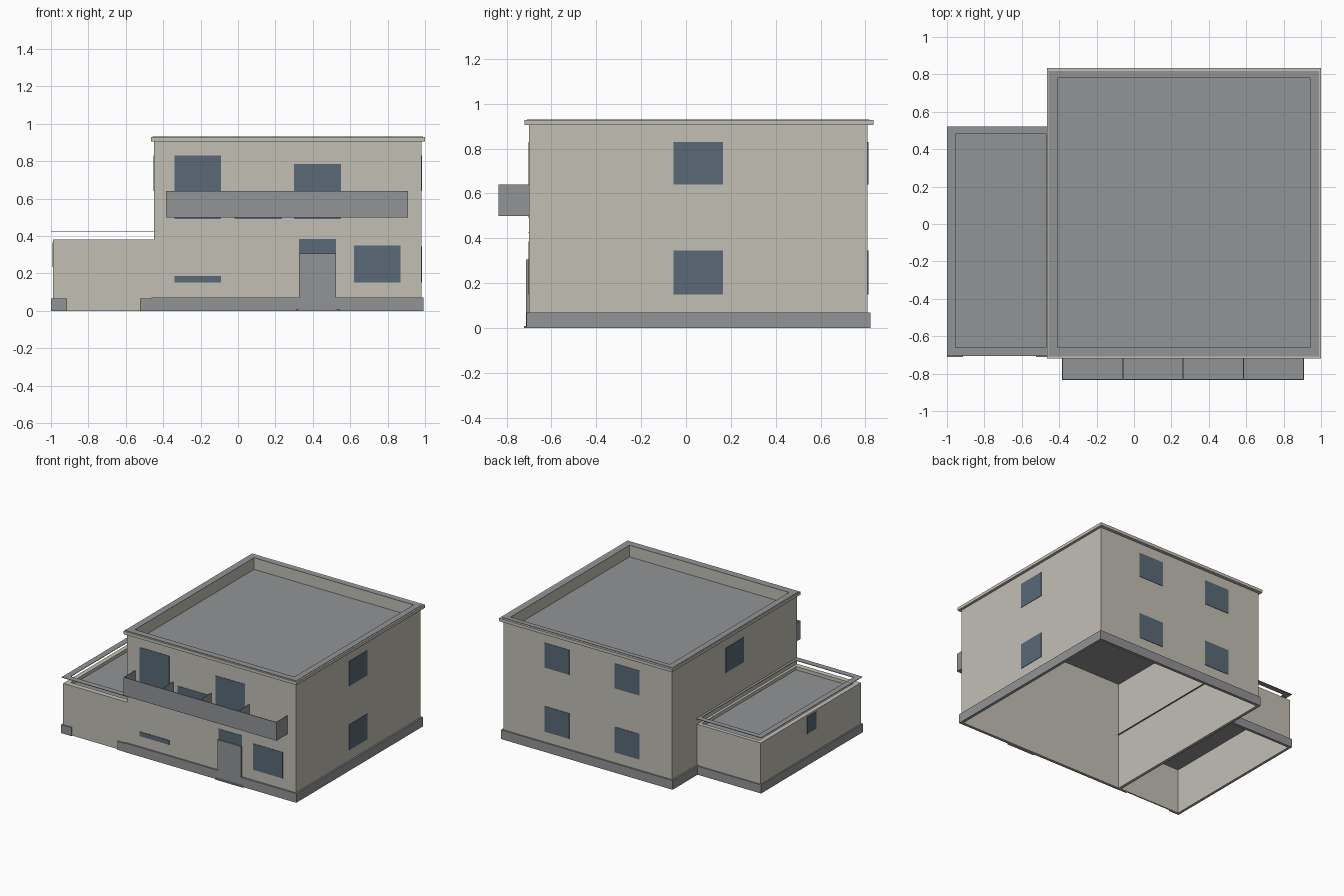
import bpy
import bmesh

cube = bpy.data.objects.get("Cube")
if cube:
    bpy.data.objects.remove(cube, do_unlink=True)


def material(name, rgb):
    m = bpy.data.materials.new(name)
    m.use_nodes = True
    m.diffuse_color = (*rgb, 1)
    m.node_tree.nodes["Principled BSDF"].inputs["Base Color"].default_value = (*rgb, 1)
    return m


RENDER = material("beige render", (0.54, 0.52, 0.46))
GREY = material("mid grey", (0.29, 0.295, 0.305))
GLASS = material("slate blue glass", (0.10, 0.144, 0.184))


def finish(name, bm, mat):
    bmesh.ops.recalc_face_normals(bm, faces=bm.faces)
    mesh = bpy.data.meshes.new(name)
    bm.to_mesh(mesh)
    bm.free()
    mesh.materials.append(mat)
    obj = bpy.data.objects.new(name, mesh)
    bpy.context.collection.objects.link(obj)
    return obj


def box(name, x, y, z, mat):
    bm = bmesh.new()
    bmesh.ops.create_cube(bm, size=1)
    for v in bm.verts:
        for i, (lo, hi) in enumerate((x, y, z)):
            v.co[i] = hi if v.co[i] > 0 else lo
    return finish(name, bm, mat)


def frame(name, outer, inner, z, mat):
    """Rectangular ring; outer and inner are (x0, x1, y0, y1)."""
    bm = bmesh.new()

    def loop(r, h):
        return [bm.verts.new((r[i], r[j], h)) for i, j in ((0, 2), (1, 2), (1, 3), (0, 3))]

    loops = [loop(outer, z[0]), loop(outer, z[1]), loop(inner, z[1]), loop(inner, z[0])]
    for a, b in zip(loops, loops[1:] + loops[:1]):
        for i in range(4):
            j = (i + 1) % 4
            bm.faces.new((a[i], a[j], b[j], b[i]))
    return finish(name, bm, mat)


def grow(r, d):
    return (r[0] - d, r[1] + d, r[2] - d, r[3] + d)


# Main house shell, open underneath
HOUSE = (-0.45, 0.98, -0.70, 0.81)
WELL = (-0.41, 0.94, -0.66, 0.78)
frame("house_walls", HOUSE, grow(HOUSE, -0.01), (0, 0.84), RENDER)
frame("house_parapet", HOUSE, WELL, (0.84, 0.928), RENDER)
box("house_roof", (-0.445, 0.975), (-0.695, 0.805), (0.832, 0.842), GREY)
frame("roof_trim", (-0.465, 1.0, -0.72, 0.835), HOUSE, (0.905, 0.928), RENDER)
frame("parapet_cap", grow(HOUSE, 0.008), WELL, (0.928, 0.931), GREY)
frame("house_plinth", grow(HOUSE, 0.012), HOUSE, (0, 0.07), GREY)

# Garage shell with its raised coping
GARAGE = (-0.99, -0.445, -0.70, 0.51)
GARAGE_WELL = (-0.955, -0.47, -0.66, 0.48)
frame("garage_walls", GARAGE, grow(GARAGE, -0.01), (0, 0.35), RENDER)
frame("garage_parapet", GARAGE, GARAGE_WELL, (0.35, 0.38), RENDER)
box("garage_roof", (-0.985, -0.45), (-0.695, 0.505), (0.345, 0.355), GREY)
frame("garage_coping", (-1.0, -0.43, -0.705, 0.52), GARAGE_WELL, (0.423, 0.427), GREY)

# Garage plinth, broken at the front
box("garage_plinth_side", (-1.0, -0.99), (-0.71, 0.52), (0, 0.065), GREY)
box("garage_plinth_back", (-0.99, -0.45), (0.51, 0.52), (0, 0.065), GREY)
for side, x in (("outer", (-0.99, -0.915)), ("inner", (-0.525, -0.45))):
    box("garage_plinth_front_" + side, x, (-0.71, -0.70), (0, 0.065), GREY)

# Front windows
T = 0.003
FRONT = (HOUSE[2] - T, HOUSE[2])
LOW, HIGH = (0.15, 0.345), (0.64, 0.83)
for name, x, z in (
    ("upper_right_window", (-0.34, -0.09), (0.49, 0.83)),
    ("upper_middle_window", (-0.02, 0.235), (0.49, 0.62)),
    ("upper_left_window", (0.30, 0.55), (0.49, 0.785)),
    ("lower_slot_window", (-0.34, -0.09), (0.15, 0.185)),
    ("lower_left_window", (0.62, 0.87), (0.15, 0.35)),
    ("door_fanlight", (0.325, 0.525), (0.305, 0.385)),
):
    box(name, x, FRONT, z, GLASS)

# Side and back windows
SIDE_Y = (-0.055, 0.165)
for level, z in (("lower", LOW), ("upper", HIGH)):
    box("left_window_" + level, (HOUSE[1], HOUSE[1] + T), SIDE_Y, z, GLASS)
    for i, x in enumerate(((-0.175, 0.035), (0.42, 0.63))):
        box(f"back_window_{level}_{i + 1}", x, (HOUSE[3], HOUSE[3] + T), z, GLASS)
box("right_window_upper", (HOUSE[0] - T, HOUSE[0]), SIDE_Y, HIGH, GLASS)
box("garage_window", (GARAGE[0] - T, GARAGE[0]), (-0.16, -0.05), (0.235, 0.365), GLASS)

# Front door and step
box("front_door", (0.325, 0.525), (-0.714, -0.70), (0.01, 0.305), GREY)
box("door_step", (0.31, 0.545), (-0.722, -0.70), (0, 0.01), GREY)

# Balcony: front board, floor, and evenly spaced cross panels
X0, X1, Z = -0.385, 0.91, (0.50, 0.64)
box("balcony_board", (X0, X1), (-0.835, -0.829), Z, GREY)
box("balcony_floor", (X0, X1), (-0.83, -0.70), (0.50, 0.506), GREY)
for i in range(5):
    x = X0 + (X1 - X0 - 0.006) * i / 4
    box(f"balcony_panel_{i + 1}", (x, x + 0.006), (-0.83, -0.70), Z, GREY)
